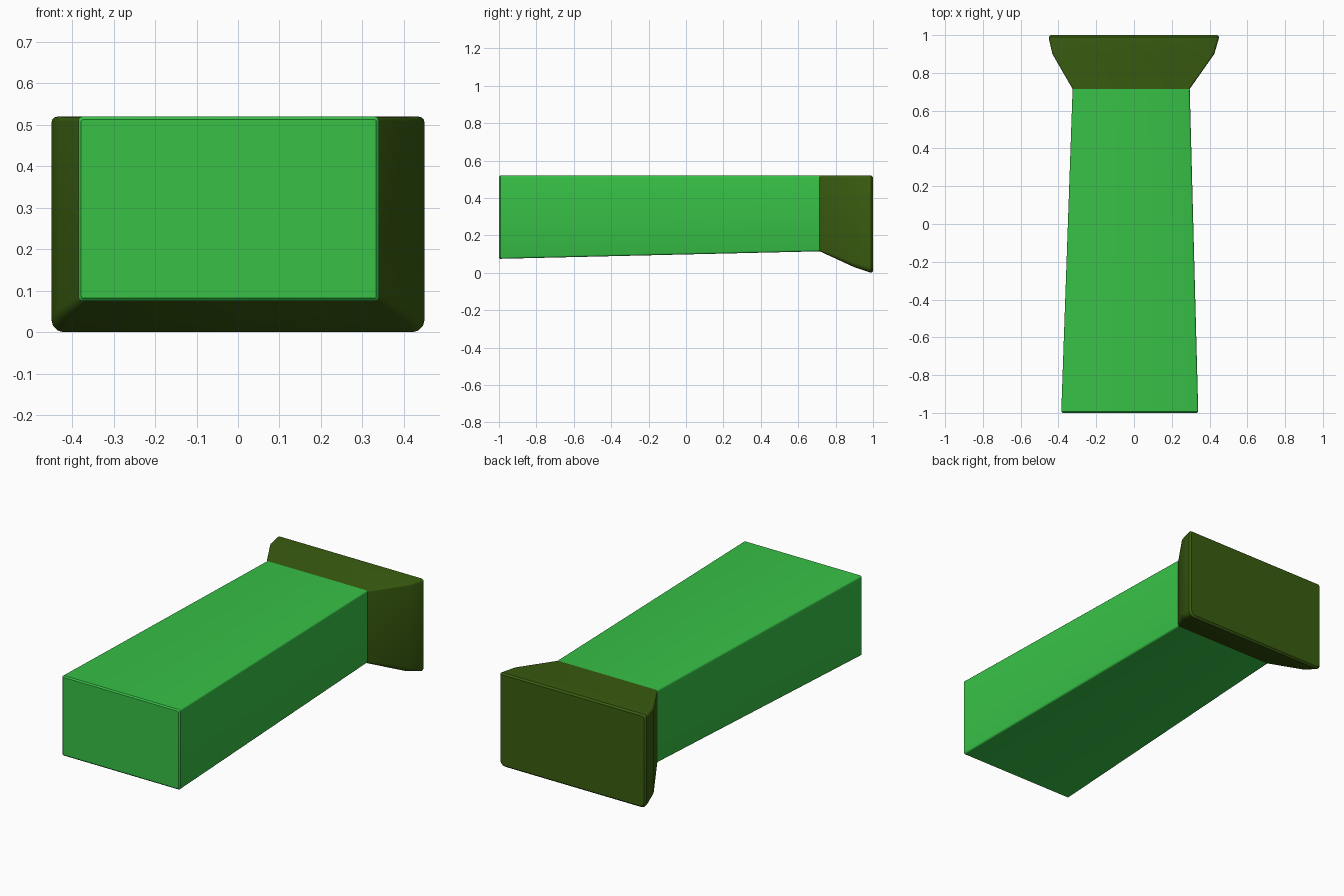
import bpy, bmesh, math

cube = bpy.data.objects.get("Cube")
if cube:
    bpy.data.objects.remove(cube, do_unlink=True)


def material(name, rgb):
    m = bpy.data.materials.new(name)
    m.use_nodes = True
    m.diffuse_color = (*rgb, 1)
    bsdf = m.node_tree.nodes["Principled BSDF"]
    bsdf.inputs["Base Color"].default_value = (*rgb, 1)
    bsdf.inputs["Roughness"].default_value = 0.6
    return m


def section(y, x0, x1, z0, z1, r_low, r_high, steps=3):
    """Rectangle with rounded corners, standing across the y axis."""
    corners = [(x1, z1, -1, -1, 0, r_high), (x0, z1, 1, -1, 90, r_high),
               (x0, z0, 1, 1, 180, r_low), (x1, z0, -1, 1, 270, r_low)]
    points = []
    for x, z, sx, sz, start, r in corners:
        for i in range(steps + 1):
            a = math.radians(start + 90 * i / steps)
            points.append((x + r * (sx + math.cos(a)), y, z + r * (sz + math.sin(a))))
    return points


def loft(name, sections, mat, cap_first=False, cap_last=False):
    """Skin a row of sections, closing the chosen ends."""
    bm = bmesh.new()
    rings = [[bm.verts.new(p) for p in section(*s)] for s in sections]
    n = len(rings[0])
    for a, b in zip(rings, rings[1:]):
        for i in range(n):
            j = (i + 1) % n
            bm.faces.new((a[i], a[j], b[j], b[i]))
    if cap_first:
        bm.faces.new(rings[0][::-1])
    if cap_last:
        bm.faces.new(rings[-1])
    bmesh.ops.recalc_face_normals(bm, faces=bm.faces)
    # An open tube may come out reversed, so check the cap direction
    cap = max(bm.faces, key=lambda f: len(f.verts))
    if cap.normal.y * (1 if cap_last else -1) < 0:
        bmesh.ops.reverse_faces(bm, faces=bm.faces)
    mesh = bpy.data.meshes.new(name)
    bm.to_mesh(mesh)
    bm.free()
    mesh.materials.append(mat)
    obj = bpy.data.objects.new(name, mesh)
    bpy.context.collection.objects.link(obj)
    bpy.ops.object.select_all(action="DESELECT")
    obj.select_set(True)
    bpy.context.view_layer.objects.active = obj
    bpy.ops.object.shade_smooth_by_angle(angle=math.radians(35))
    return obj


green = material("bright green", (0.038, 0.53, 0.061))
olive = material("dark olive", (0.042, 0.107, 0.005))

# Shared section where the tapered body meets the flared end
joint = (0.715, -0.325, 0.295, 0.115, 0.52, 0.01, 0.01)

# Long body, narrowing to the back, with a softened front rim
loft("tapered_body", [
    (-1.0, -0.378, 0.333, 0.082, 0.513, 0.005, 0.005),
    (-0.993, -0.385, 0.34, 0.075, 0.52, 0.01, 0.01),
    joint], green, cap_first=True)

# Flared end, widening to the sides and downwards, with a softened back rim
loft("flared_end", [
    joint,
    (0.9, -0.432, 0.425, 0.03, 0.52, 0.025, 0.012),
    (0.978, -0.45, 0.448, 0.004, 0.52, 0.03, 0.015),
    (0.99, -0.45, 0.45, 0.0, 0.52, 0.03, 0.015),
    (1.0, -0.442, 0.442, 0.009, 0.512, 0.025, 0.012)], olive, cap_last=True)
